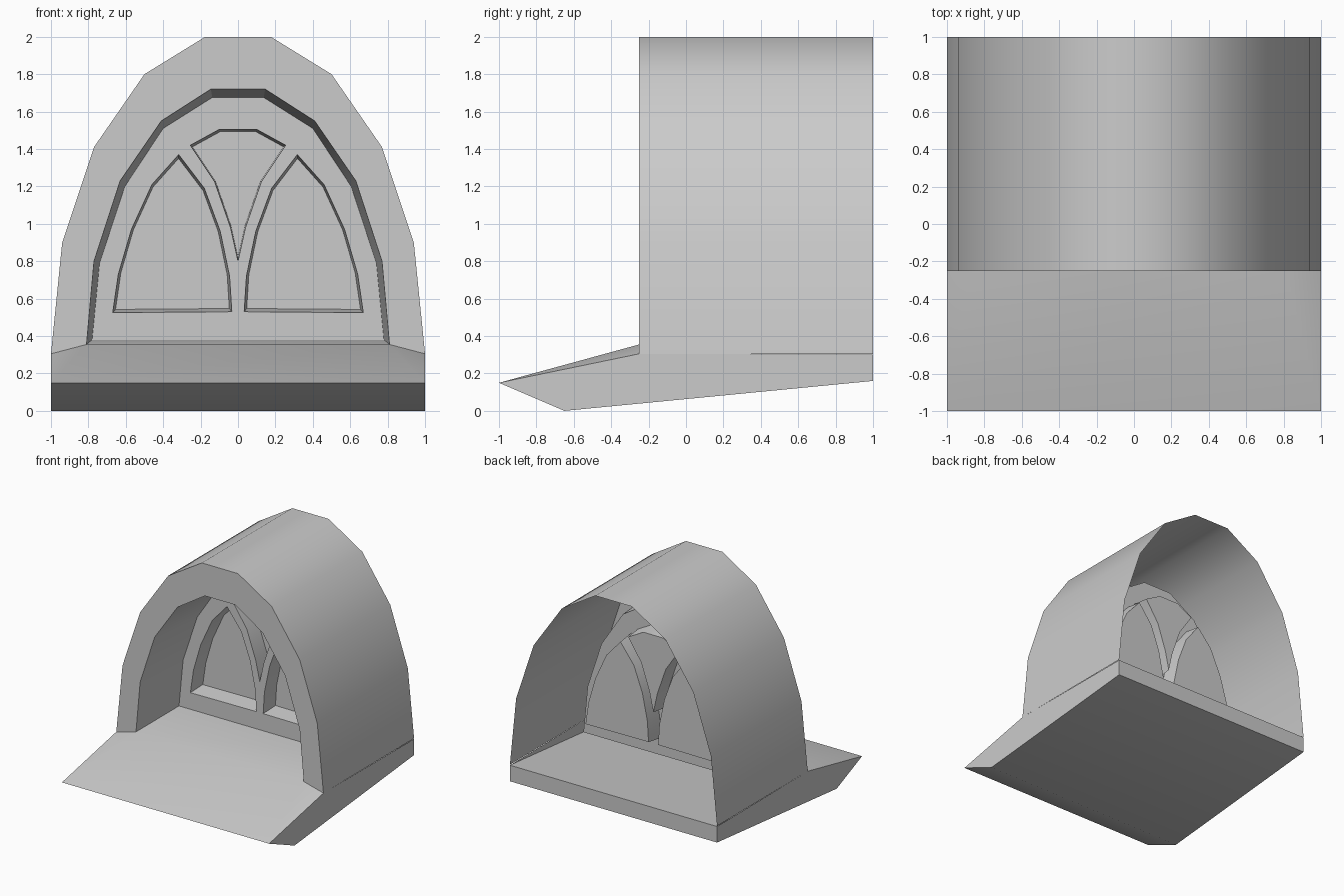
import bpy
import bmesh
from mathutils import Vector

cube = bpy.data.objects.get("Cube")
if cube:
    bpy.data.objects.remove(cube, do_unlink=True)

GREY = (0.6, 0.6, 0.6, 1)
stone = bpy.data.materials.new("plain grey")
stone.use_nodes = True
stone.diffuse_color = GREY
stone.node_tree.nodes["Principled BSDF"].inputs["Base Color"].default_value = GREY

FRONT, BACK, WALL, PANE = -0.25, 1.0, 0.3, 0.45


def mirrored(half):
    """Complete a right-hand half outline, running over the top to the left."""
    return half + [(-x, z) for x, z in reversed(half)]


def ring(bm, outline, y):
    return [bm.verts.new((x, y, z)) for x, z in outline]


def bridge(bm, a, b, closed=False):
    n = len(a)
    for i in range(n if closed else n - 1):
        j = (i + 1) % n
        bm.faces.new((a[i], a[j], b[j], b[i]))


def shrink(outline, factor):
    cx = sum(p[0] for p in outline) / len(outline)
    cz = sum(p[1] for p in outline) / len(outline)
    return [(cx + (x - cx) * factor, cz + (z - cz) * factor) for x, z in outline]


def finish(bm, name):
    mesh = bpy.data.meshes.new(name)
    bm.to_mesh(mesh)
    bm.free()
    mesh.materials.append(stone)
    obj = bpy.data.objects.new(name, mesh)
    bpy.context.collection.objects.link(obj)
    bpy.ops.object.select_all(action="DESELECT")
    obj.select_set(True)
    bpy.context.view_layer.objects.active = obj
    bpy.ops.object.shade_smooth_by_angle(angle=0.56)
    return obj


outer_arch = mirrored([(1, 0.305), (0.94, 0.9), (0.77, 1.41), (0.5, 1.8), (0.175, 2)])
opening = mirrored([(0.81, 0.355), (0.77, 0.8), (0.63, 1.23), (0.41, 1.55), (0.145, 1.72)])
recess = mirrored([(0.78, 0.38), (0.74, 0.79), (0.605, 1.2), (0.4, 1.51), (0.138, 1.675)])

# Vaulted roof, a thin sheet open at the back
bm = bmesh.new()
bridge(bm, ring(bm, outer_arch, BACK), ring(bm, outer_arch, FRONT))
finish(bm, "arched_roof")

# Front surround, tapered reveal with its sill, and the sloping lip
bm = bmesh.new()
edge = ring(bm, outer_arch, FRONT)
hole = ring(bm, opening, FRONT)
bridge(bm, edge, hole)
bridge(bm, hole, ring(bm, recess, WALL), closed=True)
tip_r, tip_l = bm.verts.new((1, -1, 0.15)), bm.verts.new((-1, -1, 0.15))
bm.faces.new((tip_l, tip_r, hole[0], hole[-1]))
bm.faces.new((tip_r, edge[0], hole[0]))
bm.faces.new((tip_l, hole[-1], edge[-1]))
finish(bm, "front_surround")

# Base: wedge-shaped slab with a sunken floor
bm = bmesh.new()
side = [(-1, 0.15), (-0.65, 0), (BACK, 0.16), (BACK, 0.3), (FRONT, 0.305)]
right = [bm.verts.new((1, y, z)) for y, z in side]
left = [bm.verts.new((-1, y, z)) for y, z in side]
bm.faces.new(right)
bm.faces.new(left[::-1])
bridge(bm, left[:4], right[:4])
floor = [bm.verts.new((x, FRONT, 0.18)) for x in (-1, 1)]
bm.faces.new((floor[0], floor[1], right[3], left[3]))
finish(bm, "base")

# Window lights: two pointed side lights and a fan between them
side_light = [(0.67, 0.525), (0.64, 0.73), (0.57, 0.97), (0.46, 1.21), (0.317, 1.37),
              (0.18, 1.19), (0.095, 0.96), (0.045, 0.72), (0.033, 0.53)]
fan_light = [(0, 0.8), (0.04, 0.98), (0.125, 1.225), (0.255, 1.42), (0.1, 1.505)]
lights = {
    "left_light": side_light,
    "right_light": [(-x, z) for x, z in reversed(side_light)],
    "fan_light": fan_light + [(-x, z) for x, z in reversed(fan_light[1:])],
}

# Window wall pierced by the lights
bm = bmesh.new()
edges = []
for outline in [recess, *lights.values()]:
    loop = ring(bm, outline, WALL)
    edges += [bm.edges.new((v, loop[i - 1])) for i, v in enumerate(loop)]
bmesh.ops.triangle_fill(bm, use_beauty=True, edges=edges, normal=Vector((0, -1, 0)))
bm.normal_update()
for face in bm.faces:
    if face.normal.y > 0:
        face.normal_flip()
finish(bm, "window_wall")

# Recessed panes with tapered sides
for name, outline in lights.items():
    bm = bmesh.new()
    rear = ring(bm, shrink(outline, 0.955), PANE)
    bridge(bm, ring(bm, outline, WALL), rear, closed=True)
    bm.faces.new(rear)
    finish(bm, name)
